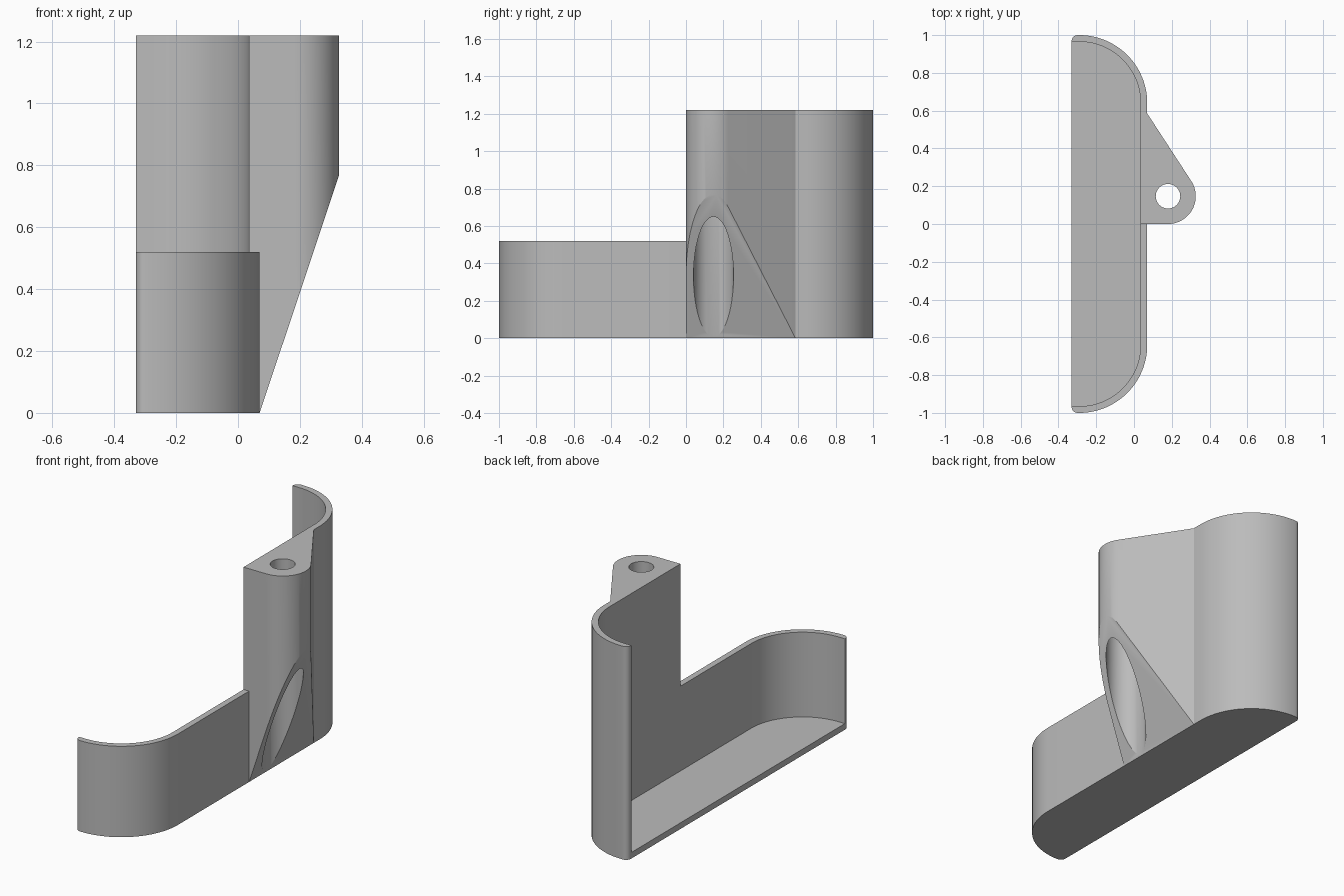
import bpy
import bmesh
from math import radians, cos, sin

if "Cube" in bpy.data.objects:
    bpy.data.objects.remove(bpy.data.objects["Cube"], do_unlink=True)

grey = bpy.data.materials.new("plain grey")
grey.use_nodes = True
grey.diffuse_color = (0.5, 0.5, 0.5, 1)
grey.node_tree.nodes["Principled BSDF"].inputs["Base Color"].default_value = (0.5, 0.5, 0.5, 1)

TOP, LOW, FLOOR = 1.22, 0.52, 0.035


def arc(cx, cy, r, a0, a1, steps=20):
    """Points on a circular arc, angles in degrees."""
    angles = [radians(a0 + (a1 - a0) * i / steps) for i in range(steps + 1)]
    return [(cx + r * cos(a), cy + r * sin(a)) for a in angles]


def prism(name, points, low, high, axis="Z"):
    """Extrude a profile along Z, or an (x, z) profile along Y."""
    bm = bmesh.new()
    place = (lambda p, h: (p[0], p[1], h)) if axis == "Z" else (lambda p, h: (p[0], h, p[1]))
    face = bm.faces.new([bm.verts.new(place(p, low)) for p in points])
    made = bmesh.ops.extrude_face_region(bm, geom=[face])
    step = (0, 0, high - low) if axis == "Z" else (0, high - low, 0)
    moved = [v for v in made["geom"] if isinstance(v, bmesh.types.BMVert)]
    bmesh.ops.translate(bm, vec=step, verts=moved)
    bmesh.ops.recalc_face_normals(bm, faces=bm.faces)
    mesh = bpy.data.meshes.new(name)
    bm.to_mesh(mesh)
    bm.free()
    obj = bpy.data.objects.new(name, mesh)
    bpy.context.collection.objects.link(obj)
    mesh.materials.append(grey)
    return obj


def combine(obj, other, operation):
    """Apply a boolean and discard the second object."""
    other.hide_render = True
    mod = obj.modifiers.new("combine", "BOOLEAN")
    mod.operation, mod.object, mod.solver = operation, other, "EXACT"
    bpy.context.view_layer.objects.active = obj
    bpy.ops.object.modifier_apply(modifier=mod.name)
    bpy.data.objects.remove(other, do_unlink=True)


def mirrored(half):
    return half + [(x, -y) for x, y in reversed(half)]


# Rounded tray: solid outline, hollowed above the floor and open at the back
outer = mirrored(arc(-0.30, 0.97, 0.03, 180, 90, 6) + arc(-0.29, 0.64, 0.36, 90, 0, 28))
inner = mirrored([(-0.5, 0.965)] + arc(-0.29, 0.64, 0.325, 90, 0, 28))
bracket = prism("bracket", outer, 0, TOP)
combine(bracket, prism("hollow", inner, FLOOR, 2), "DIFFERENCE")

# Screw boss: teardrop column with a sloping underside
cx, cy, r = 0.18, 0.147, 0.147
boss = prism("screw_boss", [(0.05, 0)] + arc(cx, cy, r, -90, 33, 28) + [(0.05, 0.616)], 0, TOP)
slope = [(0.07 - 0.0668, -0.2), (0.07 + 0.334, 1), (0.8, 1), (0.8, -0.2)]
combine(boss, prism("slope_cutter", slope, -0.5, 1, "Y"), "DIFFERENCE")

# Screw hole and wider access bore from below
for radius, low, high in ((0.065, -0.1, 1.4), (0.107, -0.1, 1.1)):
    circle = arc(cx, cy, radius, 0, 360, 48)[:-1]
    combine(boss, prism("bore", circle, low, high), "DIFFERENCE")
combine(bracket, boss, "UNION")

# Lower wall on the front half
step = [(-1, -2), (1, -2), (1, 0), (-1, 0)]
combine(bracket, prism("step_cutter", step, LOW, 2), "DIFFERENCE")

bpy.ops.object.select_all(action="DESELECT")
bracket.select_set(True)
bpy.context.view_layer.objects.active = bracket
bpy.ops.object.shade_smooth_by_angle(angle=radians(25))
